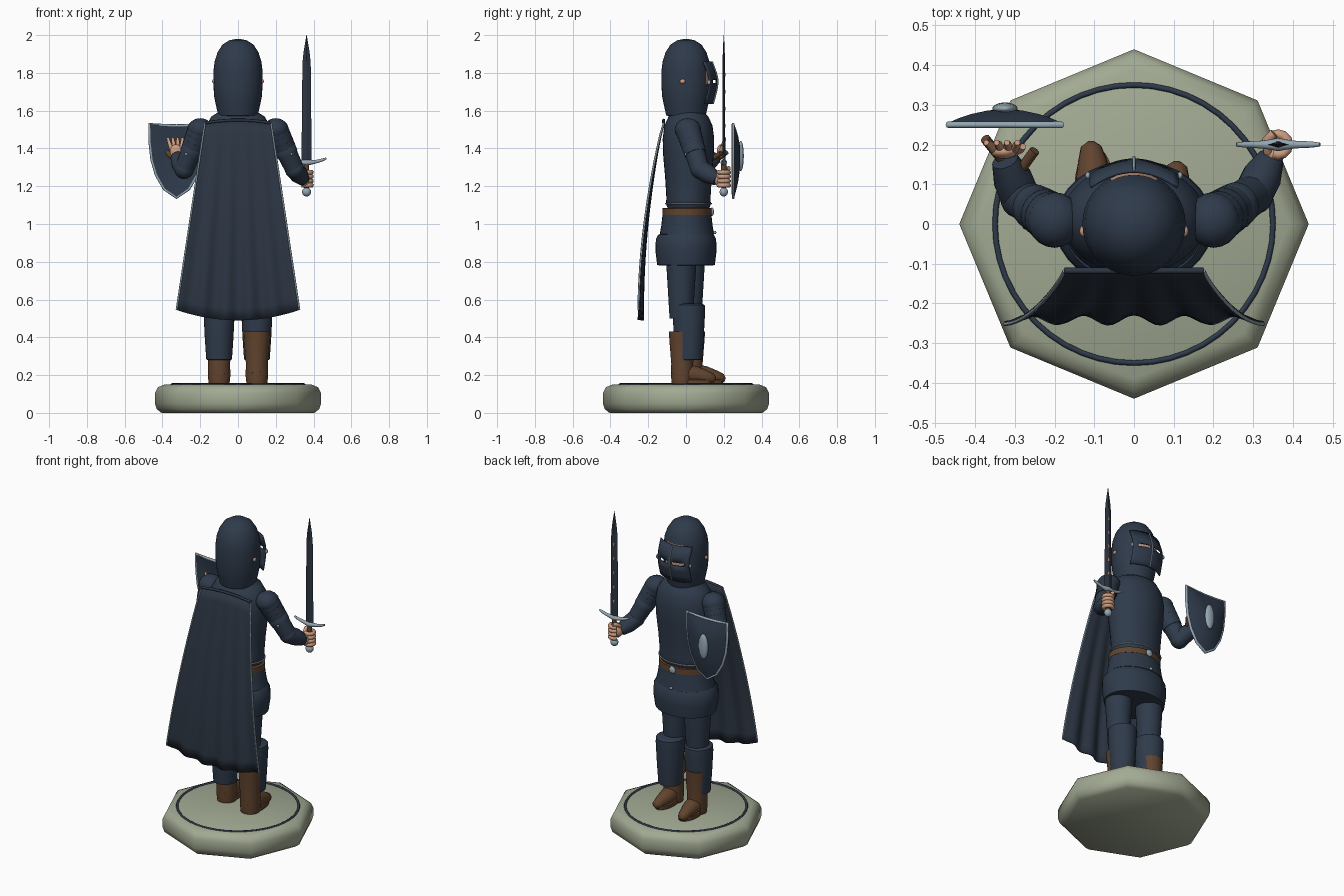
import bpy, bmesh, math
from mathutils import Vector

if "Cube" in bpy.data.objects:
    bpy.data.objects.remove(bpy.data.objects["Cube"])

def material(name, rgb):
    m = bpy.data.materials.new(name)
    m.diffuse_color = (*rgb, 1)
    m.use_nodes = True
    m.node_tree.nodes["Principled BSDF"].inputs["Base Color"].default_value = m.diffuse_color
    return m

NAVY = material("navy_armour", (0.028, 0.043, 0.07))
CLOTH = material("dark_cloth", (0.025, 0.035, 0.054))
STEEL = material("pale_steel", (0.30, 0.39, 0.45))
LEATHER = material("brown_leather", (0.12, 0.058, 0.028))
SKIN = material("skin", (0.60, 0.33, 0.21))
STONE = material("pale_stone", (0.36, 0.40, 0.29))
COPPER = material("copper", (0.40, 0.18, 0.09))

def finish(name, bm, mat, angle=40):
    bmesh.ops.recalc_face_normals(bm, faces=bm.faces)
    me = bpy.data.meshes.new(name)
    bm.to_mesh(me)
    bm.free()
    me.materials.append(mat)
    ob = bpy.data.objects.new(name, me)
    bpy.context.collection.objects.link(ob)
    bpy.ops.object.select_all(action='DESELECT')
    ob.select_set(True)
    bpy.context.view_layer.objects.active = ob
    bpy.ops.object.shade_smooth_by_angle(angle=math.radians(angle))
    return ob

def loft(name, rings, mat, closed=True, caps=True, angle=40):
    """Skin a list of point rings."""
    bm = bmesh.new()
    vs = [[bm.verts.new(p) for p in r] for r in rings]
    n = len(vs[0])
    for a, b in zip(vs, vs[1:]):
        for i in range(n if closed else n - 1):
            j = (i + 1) % n
            bm.faces.new((a[i], a[j], b[j], b[i]))
    if caps:
        bm.faces.new(vs[0])
        bm.faces.new(vs[-1])
    return finish(name, bm, mat, angle)

def lathe(name, profile, mat, loc=(0, 0), sy=1, segs=32, angle=40):
    """Upright turned form from (radius, z) pairs, flattened in y by sy."""
    turn = [2 * math.pi * i / segs for i in range(segs)]
    return loft(name, [[(loc[0] + r * math.cos(a), loc[1] + r * sy * math.sin(a), z)
                        for a in turn] for r, z in profile], mat, angle=angle)

def tube(name, pts, radii, mat, segs=16, loop=False):
    """Tapered tube along a path."""
    pts = [Vector(p) for p in pts]
    if not isinstance(radii, (list, tuple)):
        radii = [radii] * len(pts)
    rings, n = [], None
    for i, p in enumerate(pts):
        t = pts[min(i + 1, len(pts) - 1)] - pts[max(i - 1, 0)]
        if loop and i in (0, len(pts) - 1):
            t = pts[1] - pts[-2]
        t.normalize()
        if n is None:
            n = t.orthogonal()
        n = (n - t * n.dot(t)).normalized()
        b = t.cross(n)
        rings.append([p + radii[i] * (n * math.cos(2 * math.pi * k / segs) + b * math.sin(2 * math.pi * k / segs))
                      for k in range(segs)])
    return loft(name, rings, mat, caps=not loop, angle=50)

def ball(name, loc, size, mat):
    bm = bmesh.new()
    bmesh.ops.create_uvsphere(bm, u_segments=20, v_segments=12, radius=1)
    for v in bm.verts:
        v.co = Vector(loc) + Vector(c * s for c, s in zip(v.co, size))
    return finish(name, bm, mat, 80)

def ellipse(rx, ry, z, cx=0, cy=0, n=48):
    return [(cx + rx * math.cos(2 * math.pi * i / n), cy + ry * math.sin(2 * math.pi * i / n), z) for i in range(n + 1)]

# Eight-sided stone base with inlaid ring
lathe("base", [(0.405, 0), (0.43, 0.02), (0.44, 0.05), (0.44, 0.105), (0.425, 0.135), (0.39, 0.15)],
      STONE, segs=8, angle=50)
tube("base_ring", ellipse(0.35, 0.35, 0.15), 0.007, NAVY, 8, True)

# Legs: boots, greaves, thighs
for side, x, by, ty in (("left", -0.1, 0.03, 0.02), ("right", 0.1, -0.02, -0.025)):
    lathe(side + "_boot_shaft", [(0.055, 0.155), (0.06, 0.2), (0.058, 0.26), (0.066, 0.36), (0.071, 0.43), (0.06, 0.43)],
          LEATHER, (x, by))
    tube(side + "_foot", [(x, by - 0.05, 0.195), (x, by, 0.21), (x, by + 0.07, 0.20), (x * 1.05, by + 0.13, 0.188),
                          (x * 1.08, by + 0.165, 0.18), (x * 1.08, by + 0.178, 0.178)],
         [0.03, 0.052, 0.048, 0.036, 0.026, 0.008], LEATHER)
    lathe(side + "_sole", [(0.045, 0.15), (0.05, 0.155), (0.05, 0.175), (0.04, 0.18)], LEATHER, (x, by + 0.06), 2.1)
    lathe(side + "_greave", [(0.06, 0.28), (0.068, 0.283), (0.076, 0.4), (0.083, 0.54), (0.081, 0.57), (0.065, 0.58)],
          NAVY, (x, 0.015), 1.04)
    lathe(side + "_thigh", [(0.062, 0.5), (0.068, 0.6), (0.08, 0.8), (0.08, 0.9)], NAVY, (x * 0.95, ty))

# Hips, belt and torso
lathe("tasset_skirt", [(0.15, 0.78), (0.188, 0.782), (0.2, 0.86), (0.197, 0.92), (0.18, 0.945), (0.14, 0.95)],
      NAVY, sy=0.81)
lathe("upper_skirt", [(0.17, 0.94), (0.18, 0.945), (0.17, 0.99), (0.16, 1.06)], NAVY, (0, 0.005), 0.8)
lathe("belt", [(0.15, 1.045), (0.163, 1.047), (0.163, 1.083), (0.15, 1.085)], LEATHER, (0, 0.005), 0.8)
ball("belt_buckle", (0, 0.138, 1.065), (0.022, 0.01, 0.022), STEEL)
ball("skirt_stud", (0, 0.152, 0.955), (0.009, 0.009, 0.009), STEEL)
lathe("torso", [(0.145, 1.08), (0.158, 1.105), (0.156, 1.14), (0.165, 1.25), (0.178, 1.36), (0.182, 1.45), (0.17, 1.52),
                (0.14, 1.57), (0.09, 1.6), (0.07, 1.62)], NAVY, (0, 0.013), 0.75)
tube("waist_trim", ellipse(0.16, 0.121, 1.108, 0, 0.013), 0.004, STEEL, 8, True)

# Helmet with the face showing in its front opening
helmet = lathe("helmet", [(0.085, 1.57), (0.105, 1.575), (0.117, 1.63), (0.127, 1.68), (0.13, 1.74), (0.13, 1.81),
                          (0.124, 1.86), (0.108, 1.91), (0.082, 1.95), (0.045, 1.973), (0.008, 1.98)], NAVY, segs=40)
helmet.data.materials.append(SKIN)
for p in helmet.data.polygons:
    if p.center.y > 0.11 and 1.68 < p.center.z < 1.84:
        p.material_index = 1
for s in (-1, 1):
    ball("ear", (s * 0.128, -0.018, 1.755), (0.009, 0.014, 0.012), SKIN)

# Visor: bent plate with open eye slits
XS = [-0.112 + 0.014 * i for i in range(17)]
VISOR = [(1.635, 0.14), (1.67, 0.15), (1.71, 0.16), (1.745, 0.165), (1.765, 0.165), (1.80, 0.157), (1.86, 0.135)]
visor = loft("visor", [[(x, y - 3.2 * x * x, z) for x in XS] for z, y in VISOR], NAVY, closed=False, caps=False)
bm = bmesh.new()
bm.from_mesh(visor.data)
slits = [f for f in bm.faces if 1.745 < f.calc_center_median().z < 1.765
         and 0.02 < abs(f.calc_center_median().x) < 0.085]
bmesh.ops.delete(bm, geom=slits, context='FACES')
bm.to_mesh(visor.data)
bm.free()
visor.modifiers.new("thickness", 'SOLIDIFY').thickness = 0.007
tube("visor_ridge", [(0, y + 0.003, z) for z, y in VISOR], 0.004, STEEL, 8)
for s in (-1, 1):
    ball("visor_hinge", (s * 0.116, 0.122, 1.75), (0.007, 0.009, 0.012), STEEL)

# Cape: spreading folded cloth with pale side hems
def cape_point(u, t):
    depth = -0.118 - 0.125 * math.sin(t * math.pi / 2) ** 0.85
    fold = 0.013 * t * math.cos(u * 5 * math.pi)
    bottom = 0.49 + 0.055 * u * u
    return (u * (0.175 + 0.15 * t), depth + fold * (1 - 0.3 * u * u), 1.55 + (bottom - 1.55) * t - 0.015 * u * u * (1 - t))

cape = loft("cape", [[cape_point(-1 + i / 24, j / 16) for i in range(49)] for j in range(17)], CLOTH, False, False, 60)
cape.modifiers.new("thickness", 'SOLIDIFY').thickness = 0.008
tube("cape_collar", [cape_point(-1 + i / 8, 0) for i in range(17)], 0.008, CLOTH, 8)
for u in (-1, 1):
    tube("cape_hem", [cape_point(u, j / 16) for j in range(17)], 0.005, STEEL, 8)

# Arms with layered shoulder plates
for side, shoulder, elbow, wrist in (("right", (0.2, 0.01, 1.5), (0.30, 0.075, 1.29), (0.345, 0.165, 1.235)),
                                     ("left", (-0.2, 0.01, 1.5), (-0.285, 0.065, 1.29), (-0.325, 0.16, 1.355))):
    a, b, c = Vector(shoulder), Vector(elbow), Vector(wrist)
    tube(side + "_upper_arm", [a, a.lerp(b, 0.5), b], [0.06, 0.055, 0.05], NAVY)
    ball(side + "_elbow", b, (0.052, 0.052, 0.052), NAVY)
    tube(side + "_forearm", [b, b.lerp(c, 0.5), c], [0.05, 0.05, 0.034], NAVY)
    ball(side + "_shoulder", a, (0.068, 0.07, 0.06), NAVY)
    for k in range(4):
        p, q = a.lerp(b, 0.02 + 0.14 * k), a.lerp(b, 0.2 + 0.14 * k)
        tube(side + "_shoulder_plate", [p, p.lerp(q, 0.1), q], [0.056, 0.066 - 0.002 * k, 0.063 - 0.002 * k], NAVY, 24)
    e = a.lerp(b, 0.62)
    ball(side + "_arm_stud", e + Vector((0.02 if a.x > 0 else -0.02, -0.05, 0)), (0.008, 0.008, 0.008), STEEL)

# Right hand gripping the hilt
SX, SY = 0.363, 0.2
ball("right_palm", (SX - 0.012, SY - 0.025, 1.24), (0.028, 0.026, 0.042), SKIN)
for k in range(4):
    arc = [math.radians(-120 + 30 * i) for i in range(10)]
    tube("right_finger", [(SX + 0.026 * math.cos(a), SY + 0.026 * math.sin(a), 1.205 + 0.023 * k) for a in arc],
         0.0125, SKIN, 10)
tube("right_thumb", [(SX - 0.025, SY - 0.02, 1.27), (SX - 0.03, SY + 0.01, 1.29), (SX - 0.01, SY + 0.028, 1.295)],
     0.012, SKIN, 10)

# Sword
tube("sword_grip", [(SX, SY, 1.17), (SX, SY, 1.25), (SX, SY, 1.33)], [0.012, 0.015, 0.013], LEATHER)
ball("sword_pommel", (SX, SY, 1.17), (0.024, 0.022, 0.024), STEEL)
tube("sword_guard", [(SX + 0.021 * i, SY, 1.325 + 0.0009 * i * i) for i in range(-5, 6)],
     [0.005, 0.008, 0.009, 0.01, 0.013, 0.017, 0.013, 0.01, 0.009, 0.008, 0.005], STEEL, 12)
loft("sword_blade", [[(SX - w, SY, z), (SX, SY - d, z), (SX + w, SY, z), (SX, SY + d, z)]
                     for z, w, d in ((1.33, 0.027, 0.008), (1.85, 0.022, 0.007), (1.91, 0.016, 0.005), (2.0, 0.001, 0.001))],
     CLOTH, angle=15)
for k in range(5):
    ball("blade_inlay", (SX, SY + 0.005, 1.43 + 0.09 * k), (0.007, 0.004, 0.012), COPPER)

# Left hand, open behind the shield
ball("left_palm", (-0.328, 0.182, 1.385), (0.033, 0.018, 0.036), SKIN)
for k in range(4):
    x = -0.352 + 0.017 * k
    tube("left_finger", [(x, 0.187, 1.395), (x - 0.012 + 0.006 * k, 0.2, 1.43), (x - 0.02 + 0.009 * k, 0.205, 1.457)],
         [0.011, 0.01, 0.007], SKIN, 10)
tube("left_thumb", [(-0.305, 0.18, 1.375), (-0.285, 0.19, 1.395), (-0.28, 0.195, 1.415)], [0.012, 0.011, 0.008], SKIN, 10)
tube("shield_strap", [(-0.375, 0.215, 1.38), (-0.335, 0.165, 1.34)], 0.013, LEATHER, 10)
tube("shield_handle", [(-0.25, 0.185, 1.375), (-0.29, 0.13, 1.34)], 0.013, LEATHER, 10)

# Shield: bulging kite plate, rim and boss
CX = -0.325
HALF = [(0.0, 1.52), (0.07, 1.522), (0.143, 1.53), (0.141, 1.43), (0.131, 1.34), (0.108, 1.26), (0.065, 1.185), (0.0, 1.14)]
outline = HALF + [(-x, z) for x, z in HALF[-2:0:-1]]

def shield_ring(k, front, y):
    return [(CX + x * k, y + front * (1 - k * k), 1.36 + (z - 1.36) * k) for x, z in outline]

loft("shield", [shield_ring(k, 0.018, 0.243) for k in (0.02, 0.5, 1)] +
     [shield_ring(k, 0.034, 0.255) for k in (1, 0.8, 0.6, 0.3, 0.02)], NAVY, angle=35)
rim = shield_ring(1, 0, 0.25)
tube("shield_rim", rim + rim[:1], 0.008, STEEL, 8, True)
ball("shield_boss", (CX, 0.29, 1.36), (0.032, 0.016, 0.08), STEEL)
